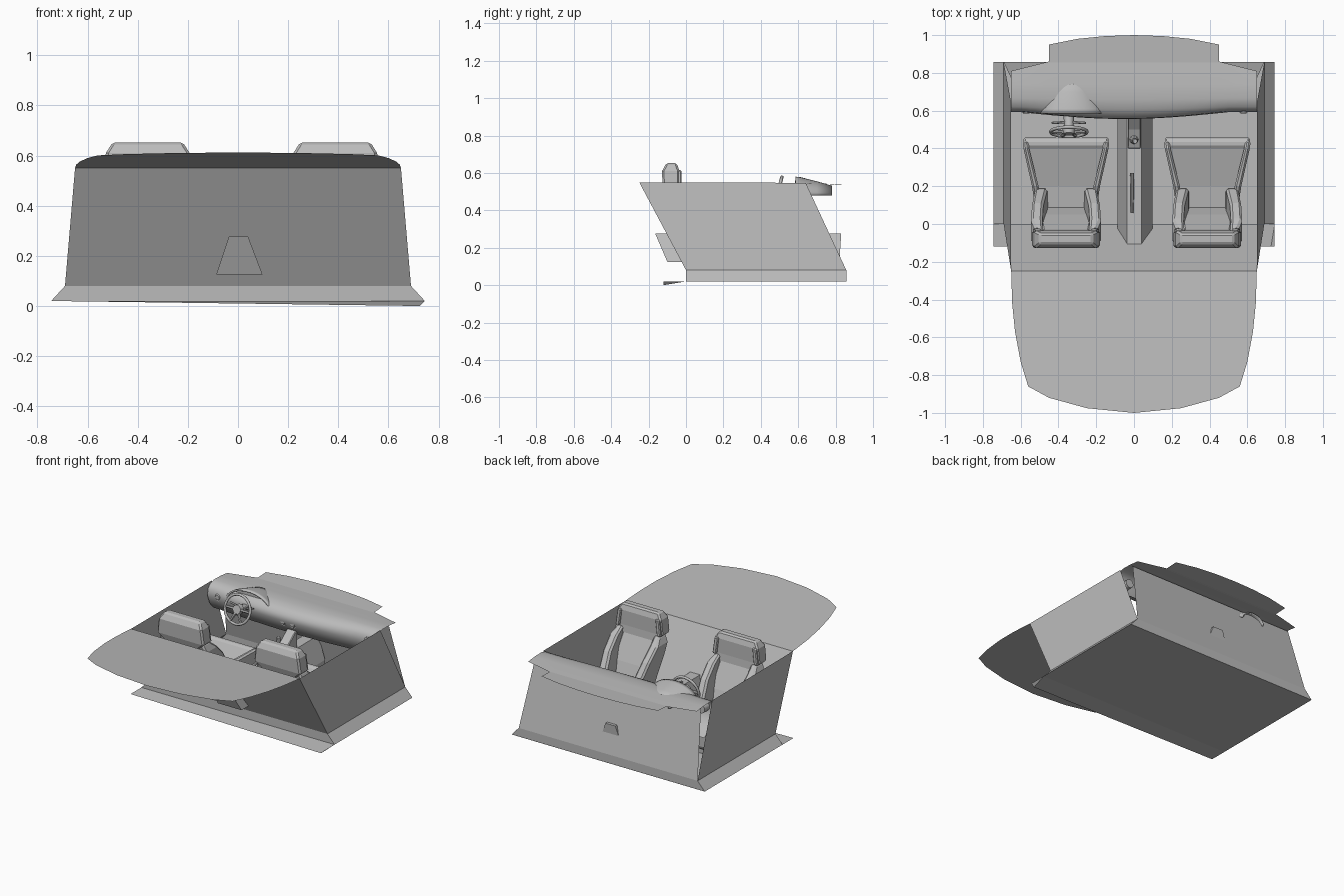
import bpy, bmesh, math
from mathutils import Vector, Matrix

if "Cube" in bpy.data.objects:
    bpy.data.objects.remove(bpy.data.objects["Cube"])

grey = bpy.data.materials.new("mid grey")
grey.diffuse_color = (0.5, 0.5, 0.5, 1)
grey.use_nodes = True
grey.node_tree.nodes["Principled BSDF"].inputs["Base Color"].default_value = grey.diffuse_color


def build(name, verts, faces, smooth=None):
    me = bpy.data.meshes.new(name)
    me.from_pydata([tuple(v) for v in verts], [], faces)
    bm = bmesh.new()
    bm.from_mesh(me)
    bmesh.ops.recalc_face_normals(bm, faces=bm.faces)
    bm.to_mesh(me)
    bm.free()
    me.materials.append(grey)
    if smooth:
        me.shade_smooth()
        me.set_sharp_from_angle(angle=math.radians(smooth))
    ob = bpy.data.objects.new(name, me)
    bpy.context.collection.objects.link(ob)
    return ob


def sheet(name, pts):
    return build(name, pts, [tuple(range(len(pts)))])


def loft(name, rings, closed=True, caps=True, smooth=None, bevel=0):
    n = len(rings[0])
    verts = [p for r in rings for p in r]
    faces = []
    for i in range(len(rings) - 1):
        for j in range(n if closed else n - 1):
            k = (j + 1) % n
            faces.append((i * n + j, i * n + k, (i + 1) * n + k, (i + 1) * n + j))
    if caps:
        faces += [tuple(range(n)), tuple(range((len(rings) - 1) * n, len(rings) * n))]
    ob = build(name, verts, faces, smooth)
    if bevel:
        b = ob.modifiers.new("bevel", "BEVEL")
        b.width, b.segments = bevel, 1
        b.limit_method, b.angle_limit = "ANGLE", math.radians(40)
    return ob


def rod(name, a, b, r0, r1, n=12):
    a, b = Vector(a), Vector(b)
    q = (b - a).to_track_quat("Z", "Y")
    rings = []
    for c, r in ((a, r0), (b, r1)):
        rings.append([c + q @ Vector((r * math.cos(t * math.tau / n), r * math.sin(t * math.tau / n), 0))
                      for t in range(n)])
    return loft(name, rings, smooth=40)


def zrect(x0, x1, y0, y1, z):
    return [(x0, y0, z), (x1, y0, z), (x1, y1, z), (x0, y1, z)]


def yrect(x0, x1, z0, z1, y):
    return [(x0, y, z0), (x1, y, z0), (x1, y, z1), (x0, y, z1)]


# Floor, rear flap and flared sills
sheet("floor", zrect(-.745, .745, 0, .858, .02))
build("rear_flap", [(-.745, -.12, .02), (.745, -.12, .02), (.745, 0, .02), (-.745, 0, .02), (.725, -.12, 0)],
      [(0, 4, 2, 3), (4, 1, 2)])
for s, side in ((-1, "left"), (1, "right")):
    sheet(side + "_sill", [(s * .69, 0, .08), (s * .69, .858, .08), (s * .745, .858, .02), (s * .745, 0, .02)])
    # Door panels
    sheet(side + "_door_panel", [(s * .65, -.25, .55), (s * .65, .64, .547), (s * .69, .857, .08), (s * .69, 0, .08)])
for y, end in ((0, "rear"), (.857, "front")):
    sheet(end + "_sill_end", [(-.745, y, .02), (.745, y, .02), (.69, y, .08), (-.69, y, .08)])

# Rear bulkhead and firewall
sheet("rear_bulkhead", [(-.69, 0, .08), (.69, 0, .08), (.65, -.25, .55), (-.65, -.25, .55)])
sheet("firewall", [(-.69, .857, .08), (.69, .857, .08), (.64, .75, .53), (-.64, .75, .53)])

# Rear deck, tilted up towards the tail
half = [(.65, -.25), (.645, -.42), (.63, -.57), (.60, -.73), (.56, -.86), (.45, -.92), (.25, -.975)]
outline = half + [(0, -1)] + [(-x, y) for x, y in reversed(half)]
sheet("rear_deck", [(x, y, .55 - .083 * (y + .25)) for x, y in outline])

# Dashboard roll, bulging slightly towards the driver in the middle
profile = [(.73, .32), (.66, .35), (.615, .40), (.592, .46), (.598, .505), (.62, .532), (.665, .545), (.74, .543)]
rings = []
for i in range(27):
    x = -.65 + i * .05
    bulge = .04 * max(0, math.cos((x + .05) / .55 * math.pi / 2)) if abs(x + .05) < .55 else 0
    ring = [(x, y - bulge * (1 - k / 7 if k > 4 else .6 + .1 * k), z) for k, (y, z) in enumerate(profile)]
    rings.append(ring + [(x, .86 - .25 * max(0, abs(x) - .45), .535)])
loft("dashboard", rings, closed=False, caps=False, smooth=60)
sheet("dashboard_shelf", [(-.45, .85, .535), (.45, .85, .535), (.45, .95, .54), (.3, .98, .542), (.15, .995, .543),
                          (0, 1, .543), (-.15, .995, .543), (-.3, .98, .542), (-.45, .95, .54)])

# Instrument hood with recessed gauge panel
rings = []
for y, rx, rz, zc in ((.585, .172, .10, .48), (.61, .168, .098, .48), (.70, .125, .075, .48), (.78, .085, .052, .48)):
    rings.append([(-.33 + rx * math.cos(a * math.pi / 16), y, zc + rz * math.sin(a * math.pi / 16))
                  for a in range(17)])
hood = loft("instrument_hood", rings, closed=False, caps=False, smooth=50)
hood.modifiers.new("thickness", "SOLIDIFY").thickness = .01
sheet("gauge_panel", [(-.33 + .16 * math.cos(a * math.pi / 12), .615, .48 + .09 * math.sin(a * math.pi / 12))
                      for a in range(13)])

# Air vents
for x, y, z in ((-.57, .60, .47), (.58, .60, .47), (-.05, .575, .45), (.025, .575, .45)):
    rod("air_vent", (x, y + .05, z), (x, y - .005, z), .03, .03, 14)
    rod("air_vent_centre", (x, y, z), (x, y - .015, z), .026, .016, 14)

# Steering wheel: rim, hub, spokes and column
centre = Vector((-.345, .488, .485))
tilt = Matrix.Rotation(math.radians(-15), 3, "X")
rim = []
for i in range(32):
    t = i * math.tau / 32
    d = Vector((math.cos(t), 0, math.sin(t)))
    rim.append([centre + tilt @ (d * (.096 + .009 * math.cos(a * math.pi / 4)) +
                                 Vector((0, .009 * math.sin(a * math.pi / 4), 0))) for a in range(8)])
loft("steering_wheel_rim", rim + [rim[0]], caps=False, smooth=60)
for deg in (0, 180, 245, 295):
    t = math.radians(deg)
    rod("steering_spoke", centre, centre + tilt @ Vector((.094 * math.cos(t), 0, .094 * math.sin(t))), .011, .008, 6)
rod("steering_hub", centre + tilt @ Vector((0, -.012, 0)), centre + tilt @ Vector((0, .02, 0)), .03, .035, 12)
rod("steering_column", centre, (-.345, .62, .45), .024, .03, 12)
for s in (-1, 1):
    rod("column_stalk", (-.345, .54, .475), (-.345 + s * .09, .535, .495), .007, .006, 6)

# Transmission tunnel, console, handbrake and shifter
tunnel = []
for y0, y1 in ((-.10, -.165), (.82, .83)):
    tunnel.append([(-.087, y0, .125), (-.036, y1, .277), (.04, y1, .277), (.098, y0, .125)])
loft("transmission_tunnel", tunnel)
loft("tunnel_base", [yrect(-.087, .098, .02, .125, y) for y in (0, .82)])
loft("centre_console", [yrect(-.033, .037, .27, z, y) for y, z in ((.40, .285), (.50, .33), (.60, .41))], bevel=.005)
rod("shifter_boot", (0, .45, .29), (0, .445, .335), .03, .012, 8)
rod("shifter_lever", (0, .445, .32), (.005, .44, .38), .007, .007, 8)
rod("shifter_knob", (.005, .44, .375), (.006, .438, .405), .016, .012, 8)
rod("handbrake", (-.01, .06, .285), (-.01, .27, .31), .008, .01, 8)


# Bucket seats
def seat(side, cx):
    back = [(.12, .13, .03, .12), (.30, .14, -.05, .05), (.46, .125, -.11, -.03), (.51, .18, -.125, -.035),
            (.61, .167, -.128, -.035), (.653, .14, -.105, -.05)]
    loft(side + "_seat_back", [zrect(cx - w, cx + w, a, b, z) for z, w, a, b in back], bevel=.01)
    # raised headrest border around a recessed pad
    for s in (-1, 1):
        loft(side + "_headrest_edge", [zrect(cx + s * (w - .03), cx + s * w, -.06, y, z)
                                       for z, w, y in ((.50, .175, -.022), (.615, .16, -.025))], bevel=.006)
        wing = [(.13, .09, .165, .05, .17), (.25, .10, .165, -.02, .19), (.37, .12, .18, -.07, .11),
                (.45, .125, .185, -.10, .03), (.50, .12, .16, -.11, -.03)]
        loft(side + "_seat_back_bolster", [zrect(cx + s * p, cx + s * q, a, b, z) for z, p, q, a, b in wing],
             bevel=.012)
        thigh = [(.10, .13, .165, .23), (.20, .145, .18, .27), (.40, .195, .225, .30), (.44, .20, .23, .29)]
        loft(side + "_seat_cushion_bolster", [yrect(cx + s * p, cx + s * q, .08, z, y) for y, p, q, z in thigh],
             bevel=.01)
    loft(side + "_seat_cushion", [yrect(cx - w, cx + w, b, t, y) for y, w, b, t in
                                  ((.04, .13, .06, .20), (.20, .16, .06, .22), (.40, .21, .06, .275),
                                   (.425, .225, .06, .29), (.46, .225, .09, .27))], bevel=.01)
    loft(side + "_seat_runner", [yrect(cx - .12, cx + .12, .02, .07, y) for y in (.06, .40)])


seat("left", -.36)
seat("right", .388)
